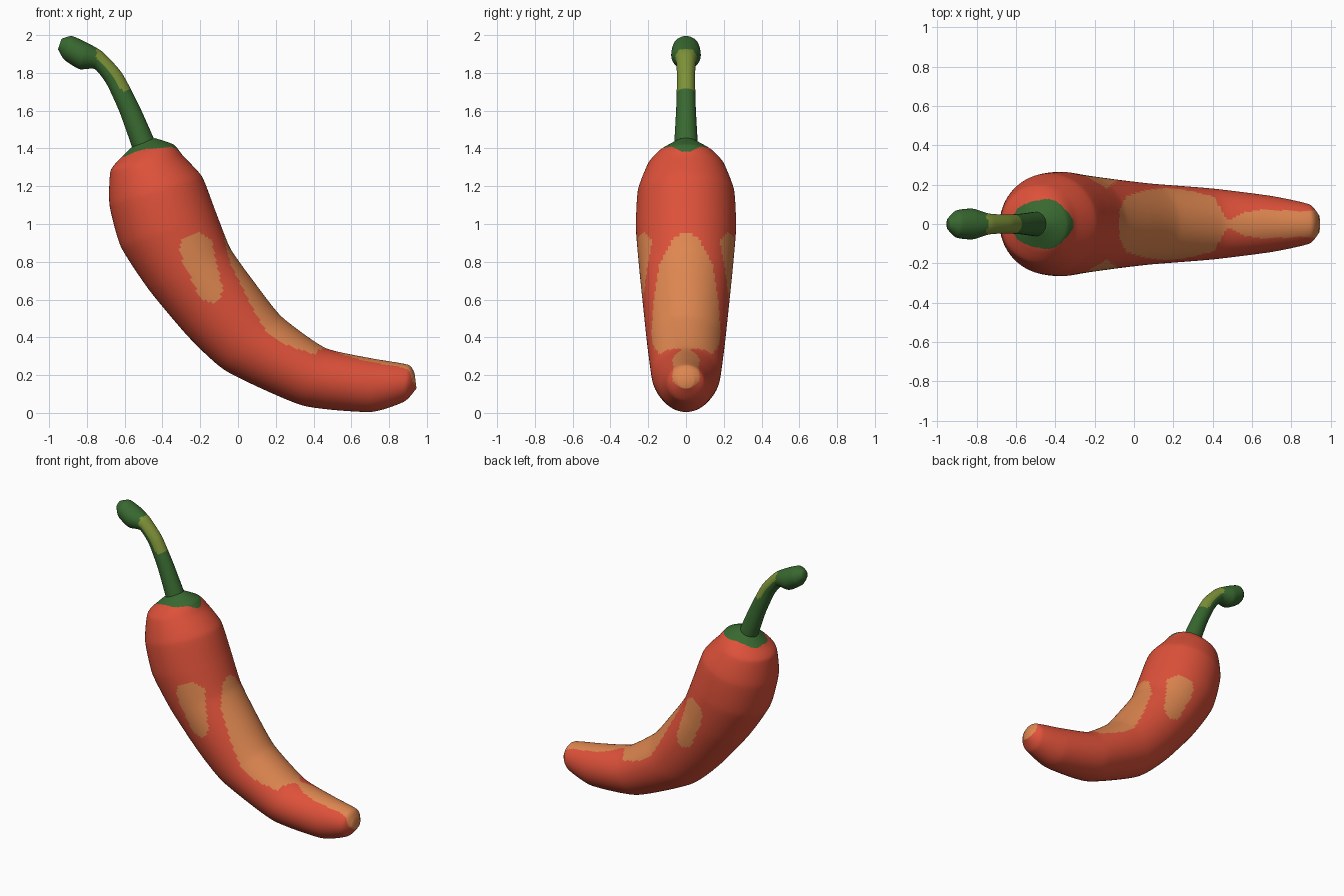
import bpy, bmesh
from math import sin, cos, tau, hypot, atan2
from mathutils import Vector

cube = bpy.data.objects.get("Cube")
if cube:
    bpy.data.objects.remove(cube, do_unlink=True)


def material(name, rgb):
    m = bpy.data.materials.new(name)
    m.use_nodes = True
    color = (*rgb, 1)
    m.diffuse_color = color
    bsdf = m.node_tree.nodes["Principled BSDF"]
    bsdf.inputs["Base Color"].default_value = color
    bsdf.inputs["Roughness"].default_value = 0.7
    return m


red = material("pepper red", (0.73, 0.083, 0.042))
orange = material("pale orange", (0.73, 0.24, 0.08))
green = material("stem green", (0.04, 0.14, 0.03))
olive = material("olive green", (0.21, 0.29, 0.04))


def between(rows, i, t, tension=0.6):
    """Cubic blend between section i and i + 1."""
    a, b = rows[i], rows[i + 1]
    before, after = rows[max(i - 1, 0)], rows[min(i + 2, len(rows) - 1)]
    out = []
    for p, a0, b0, q in zip(before, a, b, after):
        m0, m1 = tension * (b0 - p) / 2, tension * (q - a0) / 2
        s = t * t * (3 - 2 * t)
        out.append(a0 + (b0 - a0) * s + m0 * t * (1 - t) ** 2 - m1 * t * t * (1 - t))
    return out


def loft(name, rows, sides, steps, materials, rule):
    """Oval sections: outer x, z, inner x, z, half width in y."""
    sections = [between(rows, i, k / steps)
                for i in range(len(rows) - 1) for k in range(steps)]
    sections.append(rows[-1])
    bm = bmesh.new()
    rings = []
    for ox, oz, ix, iz, w in sections:
        mid = Vector(((ox + ix) / 2, 0, (oz + iz) / 2))
        arm = Vector(((ix - ox) / 2, 0, (iz - oz) / 2))
        rings.append([bm.verts.new(mid + arm * cos(tau * k / sides)
                                   + Vector((0, w * sin(tau * k / sides), 0)))
                      for k in range(sides)])
    for r, s in zip(rings, rings[1:]):
        for k in range(sides):
            n = (k + 1) % sides
            f = bm.faces.new((r[k], r[n], s[n], s[k]))
            f.material_index = rule(f.calc_center_median(), cos(tau * (k + 0.5) / sides))
    for ring in (rings[0], rings[-1]):
        f = bm.faces.new(ring)
        f.material_index = rule(f.calc_center_median(), 0)
    bmesh.ops.recalc_face_normals(bm, faces=bm.faces[:])
    for f in bm.faces:
        f.smooth = True
    mesh = bpy.data.meshes.new(name)
    bm.to_mesh(mesh)
    bm.free()
    for m in materials:
        mesh.materials.append(m)
    obj = bpy.data.objects.new(name, mesh)
    bpy.context.collection.objects.link(obj)
    return obj


# Half width of the pale streak along the inner curve, by x
streak = [(-0.075, 0), (-0.07, 0.08), (-0.04, 0.14), (0.05, 0.17), (0.17, 0.185),
          (0.28, 0.17), (0.4, 0.14), (0.44, 0.08), (0.47, 0.025), (0.5, 0.02),
          (0.55, 0.06), (0.65, 0.075), (0.85, 0.065), (0.96, 0.075)]


def streak_width(x):
    for (x0, w0), (x1, w1) in zip(streak, streak[1:]):
        if x0 <= x <= x1:
            return w0 + (w1 - w0) * (x - x0) / (x1 - x0)
    return -1


def body_rule(p, inner):
    # Green cap around the stem, slightly wavy
    dx, dy = (p.x + 0.465) / 0.152, p.y / 0.125
    if p.z > 1.3 and hypot(dx, dy) < 1 + 0.04 * cos(5 * atan2(dy, dx)):
        return 2
    # Streak along the inner curve, and the tip spot
    if inner > 0 and abs(p.y) < streak_width(p.x):
        return 1
    if p.x > 0.88 and hypot(p.y, p.z - 0.2) < 0.072:
        return 1
    # Tapered blotch on each flank
    a, b = Vector((-0.22, 0.862)), Vector((-0.148, 0.65))
    q, d = Vector((p.x, p.z)), b - a
    t = min(1, max(0, (q - a).dot(d) / d.length_squared))
    return int(abs(p.y) > 0.1 and (q - a - d * t).length < 0.09 - 0.025 * t)


def stem_rule(p, inner):
    return int(inner > 0.05 and 1.71 < p.z < 1.925 and p.x > -0.75)


# Curved pepper body, from stem end to tip
body_sections = [
    (-0.565, 1.405, -0.44, 1.455, 0.06),
    (-0.62, 1.35, -0.34, 1.42, 0.14),
    (-0.675, 1.28, -0.29, 1.36, 0.2),
    (-0.68, 1.1, -0.19, 1.25, 0.255),
    (-0.62, 0.88, -0.12, 1.07, 0.265),
    (-0.47, 0.65, -0.04, 0.87, 0.247),
    (-0.26, 0.4, 0.08, 0.7, 0.225),
    (-0.06, 0.22, 0.23, 0.51, 0.205),
    (0.34, 0.04, 0.46, 0.345, 0.18),
    (0.7, 0.005, 0.7, 0.29, 0.142),
    (0.88, 0.06, 0.9, 0.255, 0.1),
    (0.945, 0.13, 0.935, 0.21, 0.045),
]
loft("pepper_body", body_sections, 96, 14, (red, orange, green), body_rule)

# Bent stem with a swollen end
stem_sections = [
    (-0.555, 1.39, -0.44, 1.44, 0.063),
    (-0.626, 1.59, -0.525, 1.63, 0.052),
    (-0.695, 1.74, -0.615, 1.8, 0.048),
    (-0.758, 1.82, -0.715, 1.91, 0.053),
    (-0.84, 1.82, -0.8, 1.96, 0.078),
    (-0.92, 1.87, -0.88, 1.995, 0.07),
    (-0.953, 1.925, -0.935, 1.98, 0.03),
]
loft("stem", stem_sections, 32, 10, (green, olive), stem_rule)
